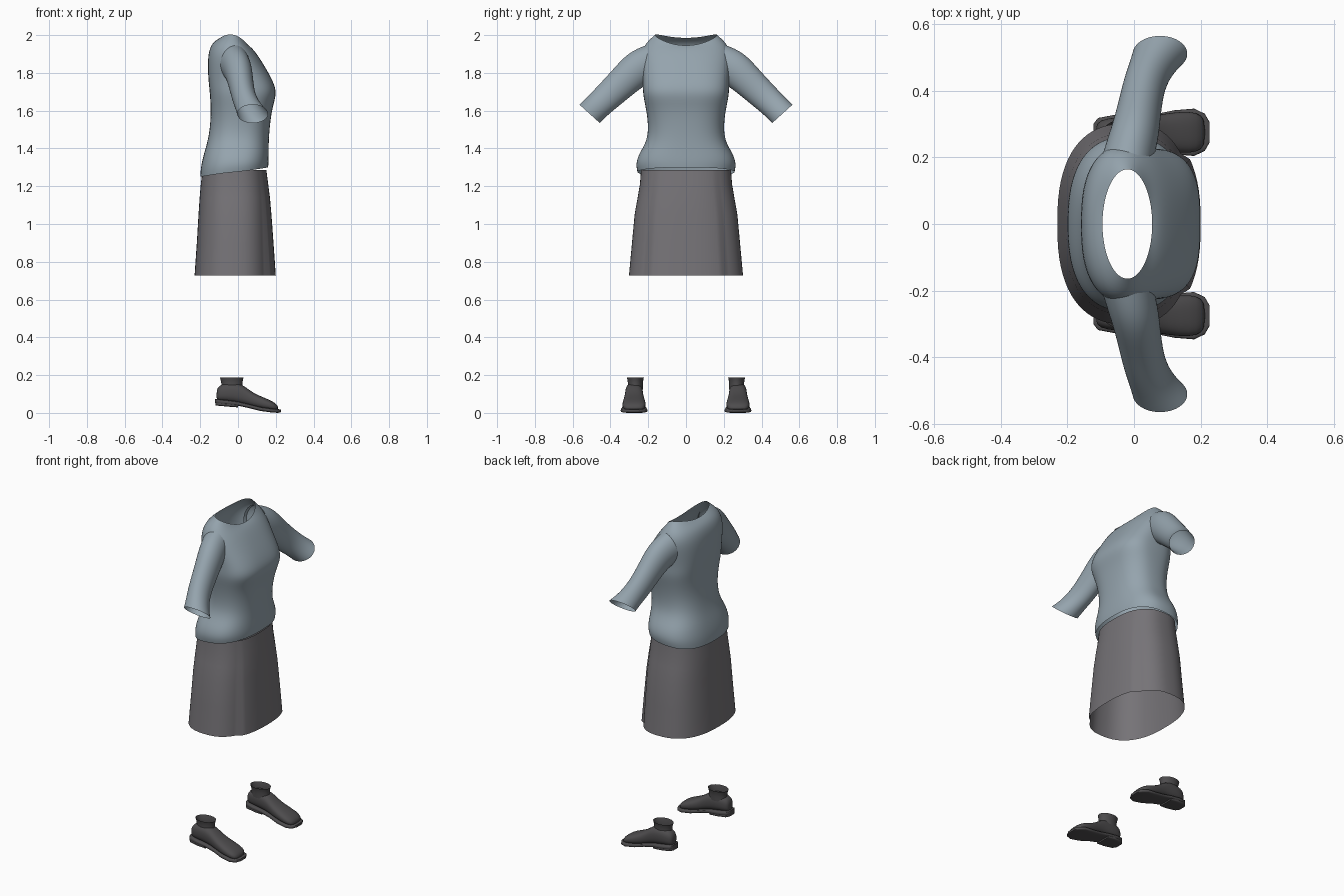
import bpy, bmesh, math
from mathutils import Vector

cube = bpy.data.objects.get("Cube")
if cube:
    bpy.data.objects.remove(cube, do_unlink=True)


def material(name, colour):
    mat = bpy.data.materials.new(name)
    mat.use_nodes = True
    mat.diffuse_color = (*colour, 1)
    bsdf = mat.node_tree.nodes["Principled BSDF"]
    bsdf.inputs["Base Color"].default_value = (*colour, 1)
    bsdf.inputs["Roughness"].default_value = 0.8
    return mat


knit_blue = material("blue grey knit", (0.30, 0.37, 0.42))
wool_grey = material("warm grey wool", (0.18, 0.172, 0.185))
leather = material("dark grey leather", (0.075, 0.072, 0.075))


def oval(segments, power):
    """Unit superellipse as (cosine-like, sine-like, angle) triples."""
    result = []
    for i in range(segments):
        a = math.tau * i / segments
        c, s = math.cos(a), math.sin(a)
        result.append((math.copysign(abs(c) ** (2 / power), c),
                       math.copysign(abs(s) ** (2 / power), s), a))
    return result


def loft(name, rings, mat, caps=False, mirror=False, subdivide=0, angle=50):
    """Skin a row of equal-length rings into one shell."""
    bm = bmesh.new()
    rows = [[bm.verts.new(p) for p in ring] for ring in rings]
    count = len(rows[0])
    for low, high in zip(rows, rows[1:]):
        for i in range(count):
            j = (i + 1) % count
            bm.faces.new((low[i], low[j], high[j], high[i]))
    if caps:
        bm.faces.new(rows[0][::-1])
        bm.faces.new(rows[-1])
    bmesh.ops.recalc_face_normals(bm, faces=bm.faces)
    mesh = bpy.data.meshes.new(name)
    bm.to_mesh(mesh)
    bm.free()
    mesh.materials.append(mat)
    obj = bpy.data.objects.new(name, mesh)
    bpy.context.collection.objects.link(obj)
    if mirror:
        mod = obj.modifiers.new("other side", "MIRROR")
        mod.use_axis = (False, True, False)
    if subdivide:
        mod = obj.modifiers.new("smooth", "SUBSURF")
        mod.levels = mod.render_levels = subdivide
    bpy.ops.object.select_all(action="DESELECT")
    obj.select_set(True)
    bpy.context.view_layer.objects.active = obj
    bpy.ops.object.shade_smooth_by_angle(angle=math.radians(angle))
    return obj


def level_ring(z, back, front, half, power=2.5, tilt=0, lift=0,
               pleat=0, segments=32, centre_y=0):
    """Horizontal ring; tilt raises the front, lift raises the sides."""
    ring = []
    for c, s, a in oval(segments, power):
        x = (back + front) / 2 + (front - back) / 2 * c
        if c > 0 and abs(s) > 0.66:
            x -= pleat * c
        z_here = z + tilt * math.cos(a) + lift * math.sin(a) ** 2
        ring.append(Vector((x, centre_y + half * s, z_here)))
    return ring


# Knitted top: hem, waist, bust, shoulders and open neckline
top_rows = [
    (1.275, -0.200, 0.160, 0.258, 2.5, 0.025),
    (1.315, -0.198, 0.163, 0.267, 2.5, 0.015),
    (1.37, -0.182, 0.163, 0.252, 2.5),
    (1.44, -0.160, 0.163, 0.205, 2.5),
    (1.53, -0.146, 0.170, 0.200, 2.5),
    (1.62, -0.145, 0.183, 0.214, 2.7),
    (1.69, -0.149, 0.206, 0.230, 3.0),
    (1.75, -0.156, 0.190, 0.228, 2.9),
    (1.83, -0.161, 0.145, 0.236, 2.6),
    (1.90, -0.158, 0.104, 0.240, 2.4, -0.005),
    (1.945, -0.138, 0.076, 0.218, 2.2, -0.015, 0.01),
    (1.965, -0.095, 0.055, 0.165, 2.0, -0.02, 0.036),
]
loft("knitted_top", [level_ring(*row) for row in top_rows],
     knit_blue, subdivide=2, angle=80)

# Elbow-length sleeves: centre, depth, thickness and downward angle
sleeve_rows = [
    (-0.020, 0.195, 1.850, 0.080, 0.100, 8),
    (0.000, 0.265, 1.820, 0.076, 0.100, 26),
    (0.015, 0.340, 1.745, 0.067, 0.084, 42),
    (0.030, 0.420, 1.670, 0.064, 0.077, 45),
    (0.055, 0.475, 1.618, 0.070, 0.072, 47),
    (0.078, 0.510, 1.583, 0.083, 0.074, 48),
]
sleeve_rings = []
for x, y, z, depth, thick, slope in sleeve_rows:
    t = math.radians(slope)
    sleeve_rings.append([
        Vector((x + depth * c, y + thick * s * math.sin(t),
                z + thick * s * math.cos(t)))
        for c, s, a in oval(20, 2)])
loft("sleeves", sleeve_rings, knit_blue, mirror=True, subdivide=2, angle=80)

# Flared skirt with a raised front panel
skirt_rows = [
    (0.727, -0.230, 0.200, 0.302),
    (0.90, -0.218, 0.188, 0.286),
    (1.05, -0.209, 0.177, 0.272),
    (1.14, -0.203, 0.169, 0.256),
    (1.21, -0.197, 0.160, 0.244),
    (1.287, -0.188, 0.150, 0.238),
]
loft("skirt", [level_ring(*row, pleat=0.022 * (1.35 - row[0]) / 0.6,
                          segments=72) for row in skirt_rows],
     wool_grey, angle=40)

FOOT_Y = 0.275


def cross_rings(stations, power):
    """Upright rings along x from (x, bottom, top, half width)."""
    return [[Vector((x, FOOT_Y + half * c,
                     (low + high) / 2 + (high - low) / 2 * s))
             for c, s, a in oval(24, power)]
            for x, low, high, half in stations]


# Shoe soles, pitched down towards the toe
sole = [
    (-0.121, 0.052, 0.074, 0.026),
    (-0.108, 0.049, 0.073, 0.043),
    (-0.06, 0.044, 0.068, 0.052),
    (0.00, 0.038, 0.060, 0.051),
    (0.06, 0.025, 0.046, 0.054),
    (0.12, 0.010, 0.031, 0.066),
    (0.18, 0.002, 0.023, 0.071),
    (0.212, 0.000, 0.020, 0.056),
    (0.227, 0.004, 0.018, 0.030),
]
loft("shoe_soles", cross_rings(sole, 5), leather, caps=True, mirror=True)

# Low heel blocks
heel = [
    (-0.120, 0.040, 0.060, 0.026),
    (-0.106, 0.038, 0.060, 0.043),
    (-0.05, 0.033, 0.056, 0.051),
    (0.00, 0.029, 0.050, 0.048),
]
loft("shoe_heels", cross_rings(heel, 6), leather, caps=True, mirror=True)

# Shoe uppers
upper = [
    (-0.114, 0.070, 0.115, 0.020),
    (-0.104, 0.064, 0.145, 0.036),
    (-0.06, 0.058, 0.160, 0.046),
    (0.00, 0.050, 0.160, 0.047),
    (0.04, 0.040, 0.138, 0.049),
    (0.08, 0.028, 0.106, 0.054),
    (0.14, 0.015, 0.080, 0.063),
    (0.19, 0.010, 0.059, 0.061),
    (0.214, 0.010, 0.036, 0.040),
]
loft("shoe_uppers", cross_rings(upper, 2.5), leather, caps=True,
     mirror=True, subdivide=1, angle=80)

# Ankle collars, open at the top
collar = [
    (0.125, -0.090, 0.025, 0.040),
    (0.155, -0.088, 0.024, 0.040),
    (0.172, -0.092, 0.026, 0.042),
    (0.188, -0.097, 0.031, 0.046),
]
loft("ankle_collars",
     [level_ring(*row, power=2, segments=20, centre_y=FOOT_Y - 0.007)
      for row in collar], leather, mirror=True, subdivide=1, angle=80)
